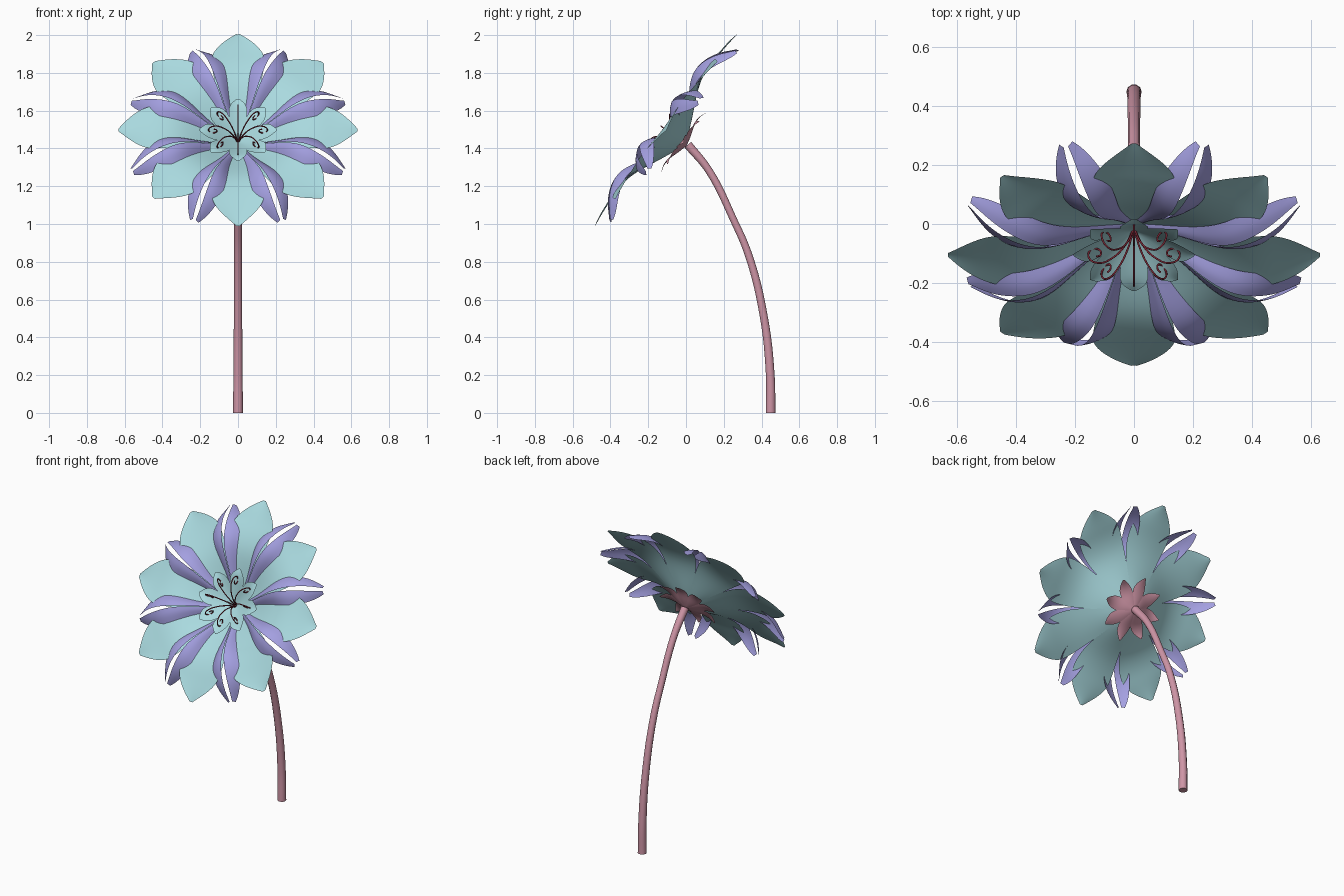
import bpy, bmesh, math
from mathutils import Matrix, Vector

cube = bpy.data.objects.get("Cube")
if cube:
    bpy.data.objects.remove(cube, do_unlink=True)

# Bloom frame: local z is the flower's axis, tipped forward
BLOOM = Matrix.Translation((0, 0, 1.42)) @ Matrix.Rotation(math.radians(53.4), 4, 'X')
COUNT = 8


def material(name, rgb):
    mat = bpy.data.materials.new(name)
    mat.use_nodes = True
    mat.diffuse_color = (*rgb, 1)
    bsdf = next(n for n in mat.node_tree.nodes if n.type == 'BSDF_PRINCIPLED')
    bsdf.inputs["Base Color"].default_value = (*rgb, 1)
    bsdf.inputs["Roughness"].default_value = 0.7
    return mat


aqua = material("pale aqua", (0.40, 0.70, 0.74))
violet = material("soft violet", (0.37, 0.35, 0.75))
pink = material("dusty pink", (0.62, 0.30, 0.38))
crimson = material("dark crimson", (0.25, 0.025, 0.045))


def add_strip(bm, stations, rot, offsets, bend):
    """Sheet along +y; each station is (radius, height, half width, half gap)."""
    rows = []
    for r, h, w, gap in stations:
        row = []
        for t in offsets:
            side = math.copysign(1, t) if gap else 0
            s = side * gap + t * (w - gap)
            lift = bend * (s / w) ** 2 * min(1, w / 0.06)
            row.append(bm.verts.new(rot @ Vector((s, r, h + lift))))
        rows.append(row)
    for a, b in zip(rows, rows[1:]):
        for i in range(len(a) - 1):
            bm.faces.new((a[i], a[i + 1], b[i + 1], b[i]))


def petal_ring(name, stations, mat, bend=0.0, turn=0.0, split=False):
    """Ring of petals, whole or divided along the middle."""
    bm = bmesh.new()
    halves = [(-1, -0.5, -1e-4), (1e-4, 0.5, 1)] if split else [(-1, -0.5, 0, 0.5, 1)]
    for k in range(COUNT):
        rot = Matrix.Rotation(turn + k * math.tau / COUNT, 3, 'Z')
        for offsets in halves:
            add_strip(bm, stations, rot, offsets, bend)
    mesh = bpy.data.meshes.new(name)
    bm.to_mesh(mesh)
    bm.free()
    mesh.shade_smooth()
    mesh.materials.append(mat)
    obj = bpy.data.objects.new(name, mesh)
    bpy.context.collection.objects.link(obj)
    obj.matrix_world = BLOOM
    sub = obj.modifiers.new("smooth outline", 'SUBSURF')
    sub.levels = sub.render_levels = 2
    sub.boundary_smooth = 'PRESERVE_CORNERS'
    return obj


def tube(name, paths, radius, mat, matrix=Matrix(), scales=None):
    """Round tube swept along smooth paths."""
    curve = bpy.data.curves.new(name, 'CURVE')
    curve.dimensions = '3D'
    curve.bevel_depth = radius
    curve.bevel_resolution = 3
    curve.resolution_u = 6
    curve.use_fill_caps = True
    for path in paths:
        spline = curve.splines.new('BEZIER')
        spline.bezier_points.add(len(path) - 1)
        for i, (point, co) in enumerate(zip(spline.bezier_points, path)):
            point.co = co
            point.handle_left_type = point.handle_right_type = 'AUTO'
            point.radius = scales[i] if scales else 1
    curve.materials.append(mat)
    obj = bpy.data.objects.new(name, curve)
    bpy.context.collection.objects.link(obj)
    obj.matrix_world = matrix
    return obj


# Broad outer petals forming the cup
petal_ring("outer_petals", [
    (0.03, 0.015, 0.015, 0), (0.12, 0.05, 0.050, 0), (0.22, 0.10, 0.094, 0),
    (0.32, 0.142, 0.127, 0), (0.42, 0.150, 0.142, 0), (0.49, 0.143, 0.138, 0),
    (0.56, 0.138, 0.088, 0), (0.605, 0.133, 0.040, 0), (0.632, 0.129, 0.010, 0)],
    aqua, bend=0.008)

# Arched petals above the gaps, slit from the middle to the tip
petal_ring("split_petals", [
    (0.03, 0.025, 0.012, 0.0005), (0.15, 0.085, 0.024, 0.0005),
    (0.25, 0.155, 0.048, 0.001), (0.35, 0.202, 0.080, 0.005),
    (0.44, 0.195, 0.092, 0.013), (0.52, 0.160, 0.076, 0.015),
    (0.575, 0.115, 0.045, 0.012), (0.605, 0.090, 0.024, 0.008)],
    violet, bend=-0.045, turn=math.pi / COUNT, split=True)

# Small petals around the heart
petal_ring("inner_petals", [
    (0.01, 0.035, 0.008, 0), (0.07, 0.068, 0.034, 0), (0.13, 0.105, 0.053, 0),
    (0.17, 0.125, 0.043, 0), (0.205, 0.130, 0.006, 0)],
    aqua, bend=0.01)

# Leafy collar behind the bloom
petal_ring("sepals", [
    (0.005, -0.005, 0.008, 0), (0.06, 0.008, 0.030, 0), (0.11, 0.028, 0.046, 0),
    (0.16, 0.030, 0.030, 0), (0.197, 0.016, 0.004, 0)],
    pink, bend=0.008)

# Curled stamens, each lying in a radial plane
curl = [(0.005, 0.03), (0.03, 0.09), (0.075, 0.145), (0.12, 0.165), (0.152, 0.145),
        (0.148, 0.112), (0.12, 0.108), (0.113, 0.13), (0.128, 0.138)]
stamen_paths = []
for k in range(COUNT):
    rot = Matrix.Rotation(k * math.tau / COUNT, 3, 'Z')
    stamen_paths.append([rot @ Vector((0, r, h)) for r, h in curl])
tube("stamens", stamen_paths, 0.0032, crimson, BLOOM)

# Bowed stem
stem = [(0.448, 0), (0.446, 0.2), (0.41, 0.52), (0.33, 0.84), (0.253, 1.02),
        (0.12, 1.285), (0.01, 1.42)]
tube("stem", [[(0, y, z) for y, z in stem]], 0.022, pink,
     scales=[1.2, 1.1, 1, 0.95, 0.9, 0.95, 1.1])
